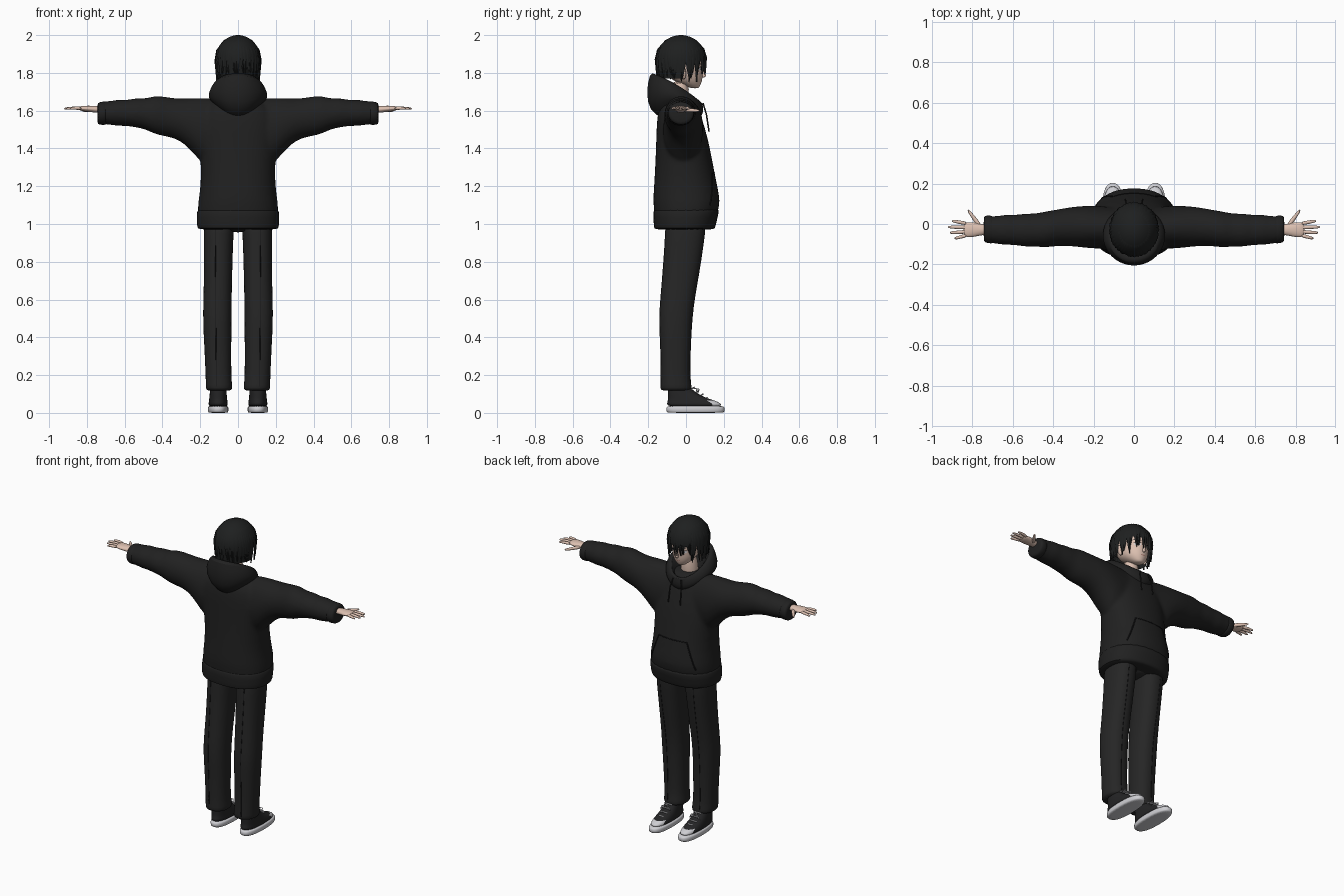
import bpy, bmesh, math, random
from mathutils import Vector
from mathutils.bvhtree import BVHTree

random.seed(4)
if "Cube" in bpy.data.objects:
    bpy.data.objects.remove(bpy.data.objects["Cube"])


def material(name, r, g, b):
    m = bpy.data.materials.new(name)
    m.use_nodes = True
    m.diffuse_color = (r, g, b, 1)
    m.node_tree.nodes["Principled BSDF"].inputs["Base Color"].default_value = (r, g, b, 1)
    return m


HOODIE = material("black hoodie cloth", .015, .015, .015)
TROUSER = material("charcoal trouser cloth", .019, .019, .019)
HAIR = material("black hair", .013, .014, .014)
SKIN = material("pale skin", .72, .53, .44)
WHITE = material("white rubber", .62, .62, .65)
CANVAS = material("black canvas", .018, .018, .019)
DARK = material("dark iris", .008, .008, .009)
LIP = material("soft lip", .45, .22, .18)


def finish(name, bm, mat, sub=0, mirror=False):
    """Turn a bmesh into a smooth shaded object."""
    bmesh.ops.recalc_face_normals(bm, faces=bm.faces)
    me = bpy.data.meshes.new(name)
    bm.to_mesh(me)
    bm.free()
    ob = bpy.data.objects.new(name, me)
    bpy.context.collection.objects.link(ob)
    me.materials.append(mat)
    bpy.ops.object.select_all(action='DESELECT')
    ob.select_set(True)
    bpy.context.view_layer.objects.active = ob
    bpy.ops.object.shade_smooth_by_angle(angle=math.radians(60))
    if mirror:
        ob.modifiers.new("Mirror", 'MIRROR').use_mirror_merge = False
    if sub:
        s = ob.modifiers.new("Subdivision", 'SUBSURF')
        s.levels = s.render_levels = sub
    return ob


def skin_rings(bm, loops, cap=True):
    """Bridge closed loops of points."""
    vs = [[bm.verts.new(p) for p in loop] for loop in loops]
    n = len(vs[0])
    for a, b in zip(vs, vs[1:]):
        for i in range(n):
            j = (i + 1) % n
            bm.faces.new((a[i], a[j], b[j], b[i]))
    if cap:
        bm.faces.new(vs[0])
        bm.faces.new(vs[-1][::-1])


def add_loft(bm, rings, axis='z', n=20, power=2, cap=True):
    """Rings are (position on axis, centre u, centre v, radius u, radius v)."""
    loops = []
    for p, cu, cv, ru, rv in rings:
        loop = []
        for i in range(n):
            a = math.tau * i / n
            c, s = math.cos(a), math.sin(a)
            u = cu + ru * math.copysign(abs(c) ** (2 / power), c)
            v = cv + rv * math.copysign(abs(s) ** (2 / power), s)
            loop.append({'x': (p, u, v), 'y': (u, p, v), 'z': (u, v, p)}[axis])
        loops.append(loop)
    skin_rings(bm, loops, cap)


def loft(name, rings, mat, axis='z', n=20, power=2, sub=1, mirror=False):
    bm = bmesh.new()
    add_loft(bm, rings, axis, n, power)
    return finish(name, bm, mat, sub, mirror)


def tree(ob):
    return BVHTree.FromObject(ob, bpy.context.evaluated_depsgraph_get())


def patch(name, surface, x, z, rx, rz, mat, lift=.002, mirror=False):
    """Thin oval plate laid onto the front of a surface."""
    bm = bmesh.new()
    bmesh.ops.create_circle(bm, cap_ends=True, cap_tris=True, segments=14, radius=1)
    for v in bm.verts:
        px, pz = x + v.co.x * rx, z + v.co.y * rz
        hit = surface.ray_cast(Vector((px, 1, pz)), Vector((0, -1, 0)))[0]
        v.co = (px, (hit.y if hit else .08) + lift, pz)
    return finish(name, bm, mat, 0, mirror)


def cord(name, points, radius, mat):
    cu = bpy.data.curves.new(name, 'CURVE')
    cu.dimensions = '3D'
    cu.bevel_depth, cu.bevel_resolution = radius, 1
    sp = cu.splines.new('POLY')
    sp.points.add(len(points) - 1)
    for q, p in zip(sp.points, points):
        q.co = (*p, 1)
    ob = bpy.data.objects.new(name, cu)
    bpy.context.collection.objects.link(ob)
    cu.materials.append(mat)


def seam(name, surface, ends, side, radius, mat, steps=14):
    """Cord that follows a surface, cast from the front (1) or the back (-1)."""
    (x0, z0), (x1, z1) = ends
    pts = []
    for i in range(steps + 1):
        t = i / steps
        o = Vector((x0 + (x1 - x0) * t, side, z0 + (z1 - z0) * t))
        hit = surface.ray_cast(o, Vector((0, -side, 0)))[0]
        if hit:
            pts.append(hit)
    if len(pts) > 1:
        cord(name, pts, radius, mat)


# Hoodie: torso and both sleeves fused into one soft shell
bm = bmesh.new()
add_loft(bm, [(.99, 0, -.01, .205, .155), (1.06, 0, 0, .215, .168), (1.12, 0, .004, .212, .18),
              (1.2, 0, -.002, .198, .168), (1.32, 0, -.01, .197, .153), (1.45, 0, -.02, .21, .138),
              (1.56, 0, -.035, .21, .12), (1.63, 0, -.04, .16, .1), (1.665, 0, -.04, .1, .075)],
         n=28, power=2.3)
arm = [(.74, -.025, 1.585, .06, .054), (.71, -.028, 1.59, .068, .062), (.67, -.03, 1.587, .07, .063),
       (.63, -.028, 1.59, .077, .073), (.59, -.03, 1.587, .074, .067), (.54, -.03, 1.59, .084, .08),
       (.49, -.03, 1.582, .081, .08), (.44, -.028, 1.578, .091, .105), (.38, -.018, 1.568, .09, .105),
       (.31, -.012, 1.555, .098, .108), (.24, -.014, 1.525, .105, .143), (.18, -.016, 1.485, .108, .185),
       (.08, -.02, 1.49, .1, .17)]
add_loft(bm, [(-x, *r) for x, *r in arm] + arm[::-1], axis='x', n=24)
hoodie = finish("hoodie", bm, HOODIE, 1)
rm = hoodie.modifiers.new("Fuse", 'REMESH')
rm.mode, rm.voxel_size, rm.use_smooth_shade = 'VOXEL', .011, True
sm = hoodie.modifiers.new("Soften", 'SMOOTH')
sm.factor, sm.iterations = .5, 6
loft("hoodie_hem", [(.97, 0, -.008, .2, .15), (.975, 0, -.008, .216, .162), (1.0, 0, -.006, .219, .166),
                    (1.07, 0, .001, .219, .176), (1.09, 0, .003, .212, .172)], HOODIE, n=28, power=2.3)
loft("sleeve_cuffs", [(.69, -.028, 1.587, .064, .058), (.705, -.028, 1.587, .071, .064),
                      (.738, -.025, 1.585, .068, .06), (.745, -.025, 1.585, .06, .053)],
     HOODIE, 'x', mirror=True)

# Hood lying open around the neck: y back, y front, half width, z back, side, front
hood = [(-.13, .06, .12, 1.56, 1.63, 1.55), (-.195, .085, .15, 1.6, 1.655, 1.57),
        (-.212, .095, .162, 1.69, 1.69, 1.6), (-.195, .088, .13, 1.8, 1.74, 1.645),
        (-.165, .072, .108, 1.805, 1.74, 1.65), (-.11, .05, .085, 1.69, 1.69, 1.61),
        (-.08, .03, .06, 1.64, 1.62, 1.57)]
loops = []
for yb, yf, w, zb, zs, zf in hood:
    loop = []
    for i in range(28):
        a = math.tau * i / 28
        c = math.cos(a)
        loop.append((w * math.sin(a), (yb + yf) / 2 + c * (yb - yf) / 2,
                     zs + c * (zb - zf) / 2 + c * c * ((zb + zf) / 2 - zs)))
    loops.append(loop)
bm = bmesh.new()
skin_rings(bm, loops, cap=False)
finish("hood", bm, HOODIE, 1)

# Drawstrings and front pocket
cloth = tree(hoodie)
for s in (-1, 1):
    cord("drawstring", [(s * .03, .09, 1.64), (s * .04, .108, 1.58), (s * .043, .122, 1.49)], .004, HOODIE)
    seam("pocket_opening", cloth, [(s * .1, 1.27), (s * .16, 1.1)], 1, .004, DARK)
seam("pocket_top", cloth, [(-.1, 1.27), (.1, 1.27)], 1, .003, DARK)

# Trousers
legs = loft("trouser_legs", [
    (.115, .1, -.052, .066, .08), (.13, .1, -.053, .072, .085), (.17, .102, -.055, .069, .079),
    (.22, .104, -.056, .069, .078), (.35, .107, -.055, .072, .08), (.48, .11, -.056, .076, .088),
    (.58, .109, -.048, .076, .09), (.7, .106, -.032, .075, .096), (.85, .104, -.014, .077, .103),
    (.96, .102, -.004, .08, .108), (1.04, .1, 0, .08, .11)], TROUSER, n=20, power=2.3, mirror=True)
loft("trouser_seat", [(.955, 0, -.01, .05, .07), (.985, 0, -.005, .1, .1), (1.04, 0, 0, .12, .11)], TROUSER)
cloth = tree(legs)
for s in (-1, 1):
    for side in (-1, 1):
        seam("trouser_seam", cloth, [(s * .115, .14), (s * .12, .97)], side, .002, DARK)

# Shoes: rubber sole, canvas upper with a white toe, laces
loft("shoe_soles", [(0, .105, .05, .051, .15), (.004, .105, .05, .054, .154),
                    (.032, .105, .05, .055, .155), (.038, .105, .05, .05, .148)],
     WHITE, n=28, power=2.5, mirror=True, sub=1)
upper = loft("shoe_uppers", [
    (.03, .105, .048, .051, .149), (.05, .105, .043, .051, .145), (.064, .105, .03, .049, .127),
    (.08, .105, .005, .047, .1), (.1, .105, -.016, .045, .08), (.125, .104, -.033, .044, .063),
    (.15, .103, -.04, .042, .054)], CANVAS, n=28, power=2.4, mirror=True)
upper.data.materials.append(WHITE)
for f in upper.data.polygons:
    if f.center.y > .135:
        f.material_index = 1
for s in (-1, 1):
    for i in range(4):
        y, z = .112 - .023 * i, .077 + .018 * i
        x = s * .105
        cord("shoe_lace", [(x - .026, y - .012, z - .004), (x, y, z + .004), (x + .026, y - .012, z - .004)],
             .004, WHITE)
    for d in (-1, 1):
        cord("lace_bow", [(x, .045, .13), (x + d * .02, .07, .125), (x + d * .035, .062, .1),
                          (x + d * .012, .055, .122)], .003, WHITE)

# Head, neck, ears and nose
head = loft("head", [
    (1.718, 0, .048, .018, .018), (1.73, 0, .036, .037, .037), (1.755, 0, .012, .064, .073),
    (1.785, 0, -.006, .08, .096), (1.83, 0, -.018, .09, .11), (1.88, 0, -.024, .096, .116),
    (1.93, 0, -.03, .085, .1), (1.97, 0, -.03, .045, .055)], SKIN, n=24)
loft("neck", [(1.58, 0, -.045, .06, .055), (1.66, 0, -.038, .05, .05), (1.77, 0, -.03, .05, .052)], SKIN)
loft("nose", [(1.775, 0, .09, .006, .008), (1.783, 0, .094, .011, .015), (1.8, 0, .092, .007, .011),
              (1.83, 0, .084, .004, .006)], SKIN, n=10)
loft("ears", [(1.765, .088, -.012, .006, .008), (1.785, .097, -.015, .008, .016),
              (1.815, .102, -.02, .009, .021), (1.83, .1, -.02, .005, .013)], SKIN, n=10, mirror=True)
face = tree(head)
patch("eye_whites", face, .038, 1.82, .018, .009, WHITE, .0015, True)
patch("irises", face, .037, 1.82, .008, .009, DARK, .003, True)
patch("upper_lashes", face, .039, 1.83, .021, .003, DARK, .004, True)
patch("eyebrows", face, .04, 1.848, .022, .003, HAIR, .002, True)
patch("mouth", face, 0, 1.757, .018, .0025, LIP, .0015)


# Hair: a cap open at the face, ringed by tapering locks
def hair_point(a, z, out=1.0):
    d = z - 1.87
    r = math.sqrt(max(0, 1 - (d / .13) ** 2)) if d > 0 else 1 + .7 * d
    return Vector((.121 * r * out * math.sin(a), -.027 + .134 * r * out * math.cos(a), z))


bm = bmesh.new()
skin_rings(bm, [[hair_point(math.tau * i / 40, z) for i in range(40)]
                for z in (1.77, 1.8, 1.83, 1.86, 1.89, 1.92, 1.95, 1.975, 1.99, 1.997, 1.9995)])
bare = [f for f in bm.faces if f.calc_center_median().z < 1.87 and f.calc_center_median().y > -.02
        or f.calc_center_median().z < 1.772]
bmesh.ops.delete(bm, geom=bare, context='FACES')
finish("hair_cap", bm, HAIR)

bm = bmesh.new()
for i in range(44):
    a = math.tau * i / 44 + random.uniform(-.04, .04)
    front = math.cos(a)
    low = 1.745 if -.2 < front < .75 else 1.79 if front >= .75 else 1.76
    low += random.uniform(0, .035)
    lean, loops = random.uniform(-.16, .16), []
    for t in (0, .25, .5, .75, .92, 1):
        z = 1.975 + (low - 1.975) * t
        w = .12 * (1 - t ** 3) + .008
        c = a + lean * t * t
        loops.append([hair_point(c - w, z, .985), hair_point(c, z, 1.035),
                      hair_point(c + w, z, .985), hair_point(c, z, .96)])
    skin_rings(bm, loops)
finish("hair_locks", bm, HAIR)

# Hands: palm, four fingers and a thumb
loft("palms", [(.72, -.028, 1.605, .027, .02), (.76, -.028, 1.608, .028, .018), (.79, -.028, 1.61, .037, .017),
               (.825, -.028, 1.612, .039, .014), (.845, -.028, 1.612, .034, .009)],
     SKIN, 'x', n=14, mirror=True)
for name, y0, y1, tip in (("index_fingers", .002, .014, .903), ("middle_fingers", -.018, -.015, .921),
                          ("ring_fingers", -.038, -.043, .912), ("little_fingers", -.057, -.07, .89)):
    loft(name, [(.825, y0, 1.612, .01, .01), (.86, (y0 + y1) / 2, 1.614, .0095, .009),
                (tip - .012, y1, 1.612, .008, .007), (tip, y1, 1.61, .004, .004)],
         SKIN, 'x', n=10, mirror=True)
loft("thumbs", [(.755, -.018, 1.605, .018, .012), (.785, .018, 1.603, .019, .011),
                (.805, .045, 1.601, .015, .009), (.825, .07, 1.6, .007, .006)],
     SKIN, 'x', n=10, mirror=True)
